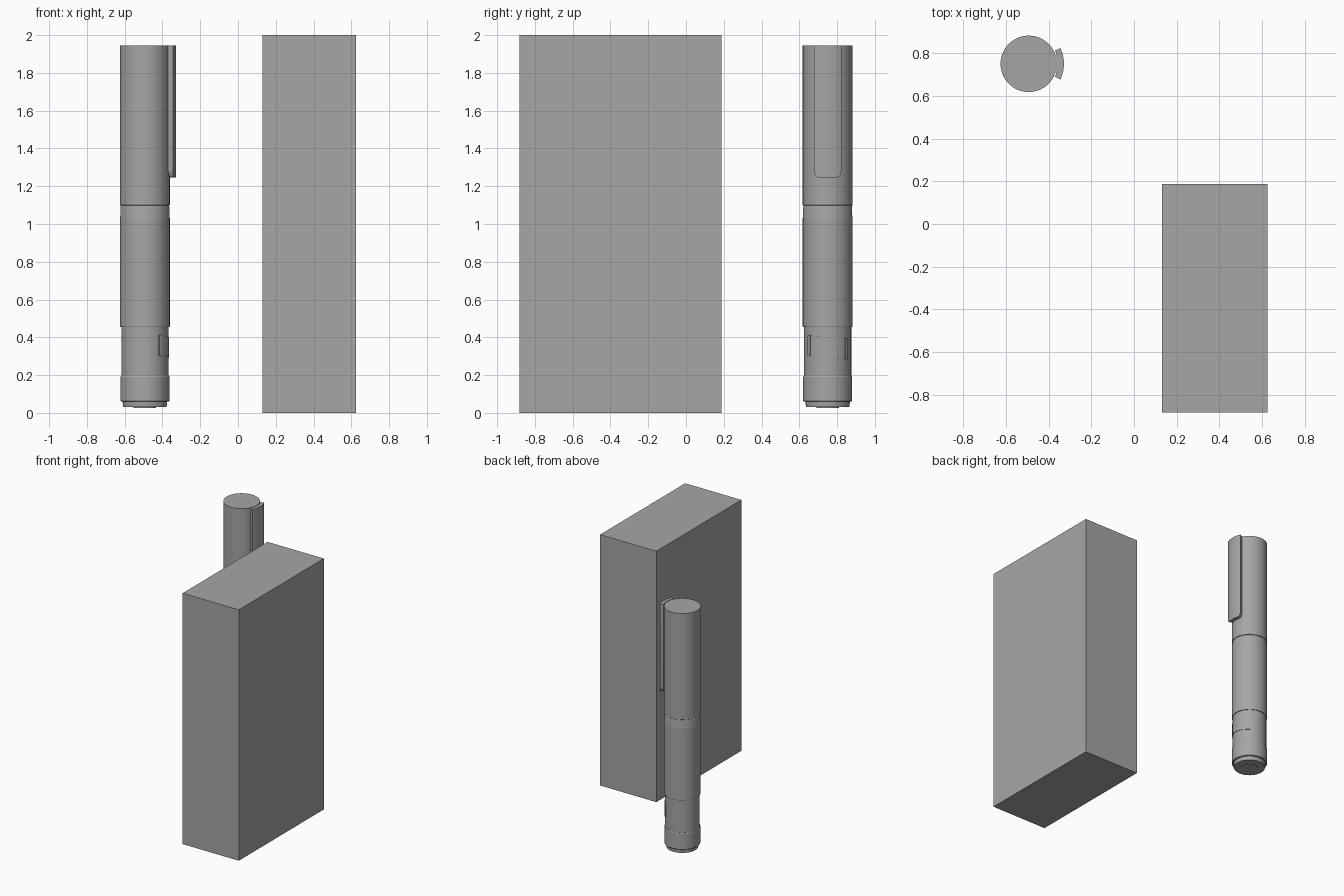
import bpy
import bmesh
import math

CX, CY = -0.493, 0.75   # pen axis
R = 0.132               # pen radius

default = bpy.data.objects.get("Cube")
if default:
    bpy.data.objects.remove(default, do_unlink=True)

grey = bpy.data.materials.new("mid grey")
grey.use_nodes = True
grey.diffuse_color = (0.38, 0.38, 0.38, 1)
grey.node_tree.nodes["Principled BSDF"].inputs["Base Color"].default_value = grey.diffuse_color


def finish(name, bm, location, smooth=True):
    bmesh.ops.recalc_face_normals(bm, faces=bm.faces)
    mesh = bpy.data.meshes.new(name)
    bm.to_mesh(mesh)
    bm.free()
    mesh.materials.append(grey)
    obj = bpy.data.objects.new(name, mesh)
    obj.location = location
    bpy.context.collection.objects.link(obj)
    if smooth:
        bpy.ops.object.select_all(action="DESELECT")
        obj.select_set(True)
        bpy.context.view_layer.objects.active = obj
        bpy.ops.object.shade_smooth_by_angle(angle=math.radians(30))
    return obj


def lathe(name, profile):
    """Closed solid of revolution from (radius, height) points, bottom to top."""
    bm = bmesh.new()
    steps = 64
    rings = [[bm.verts.new((r * math.cos(i * math.tau / steps),
                            r * math.sin(i * math.tau / steps), z))
              for i in range(steps)] for r, z in profile]
    for low, high in zip(rings, rings[1:]):
        for i in range(steps):
            j = (i + 1) % steps
            bm.faces.new((low[i], low[j], high[j], high[i]))
    bm.faces.new(rings[0])
    bm.faces.new(rings[-1])
    return finish(name, bm, (CX, CY, 0))


def shell(name, inner, outer, angles, bottom, top):
    """Curved plate around the pen axis; bottom and top give heights by angle."""
    bm = bmesh.new()
    sections = []
    for a in angles:
        c, s = math.cos(a), math.sin(a)
        sections.append([bm.verts.new((r * c, r * s, z)) for r, z in (
            (inner, bottom(a)), (outer, bottom(a)), (outer, top(a)), (inner, top(a)))])
    for p, q in zip(sections, sections[1:]):
        for k in range(4):
            m = (k + 1) % 4
            bm.faces.new((p[k], p[m], q[m], q[k]))
    bm.faces.new(sections[0])
    bm.faces.new(sections[-1])
    return finish(name, bm, (CX, CY, 0))


def spread(start, end, count=24):
    return [start + (end - start) * i / count for i in range(count + 1)]


# Large carton
bm = bmesh.new()
bmesh.ops.create_cube(bm, size=1)
bmesh.ops.scale(bm, vec=(0.495, 1.07, 2), verts=bm.verts)
finish("box", bm, (0.3775, -0.347, 1), smooth=False)

# Pen barrel, stepped tip and cap
lathe("pen_tip", [(0.06, 0.026), (0.06, 0.03), (0.115, 0.03), (0.118, 0.062)])
lathe("pen_end_collar", [(0.126, 0.06), (0.13, 0.064), (0.13, 0.19), (0.127, 0.195)])
lathe("pen_grip", [(0.125, 0.19), (0.125, 0.46)])
lathe("pen_barrel", [(0.13, 0.455), (R, 0.458), (R, 1.03)])
lathe("pen_middle_ring", [(R, 1.03), (0.13, 1.045), (0.13, 1.085), (0.127, 1.1)])
lathe("pen_cap", [(0.13, 1.098), (R, 1.1), (R, 1.945)])

# Pocket clip with rounded lower corners
HALF = 0.46


def clip_bottom(a):
    over = max(0, abs(a) - 0.6 * HALF) / (0.4 * HALF)
    return 1.245 + 0.04 * (1 - math.sqrt(max(0, 1 - over * over)))


shell("pen_clip", 0.137, 0.165, spread(-HALF, HALF), clip_bottom, lambda a: 1.945)
shell("clip_bridge", 0.125, 0.14, spread(-0.3, 0.3, 8), lambda a: 1.86, lambda a: 1.94)

# Wavy slider button on the grip, with a raised rib at each end


def wave(a):
    return -0.009 * math.sin(1.6 * a)


REACH = 0.95
shell("slider_button", 0.12, 0.1285, spread(-REACH, REACH),
      lambda a: 0.295 + wave(a), lambda a: 0.4 + wave(a))
for side, label in ((-1, "right"), (1, "left")):
    ends = sorted((side * 0.8, side * REACH))
    shell("slider_rib_" + label, 0.12, 0.132, spread(*ends, 4),
          lambda a: 0.292 + wave(a), lambda a: 0.404 + wave(a))
